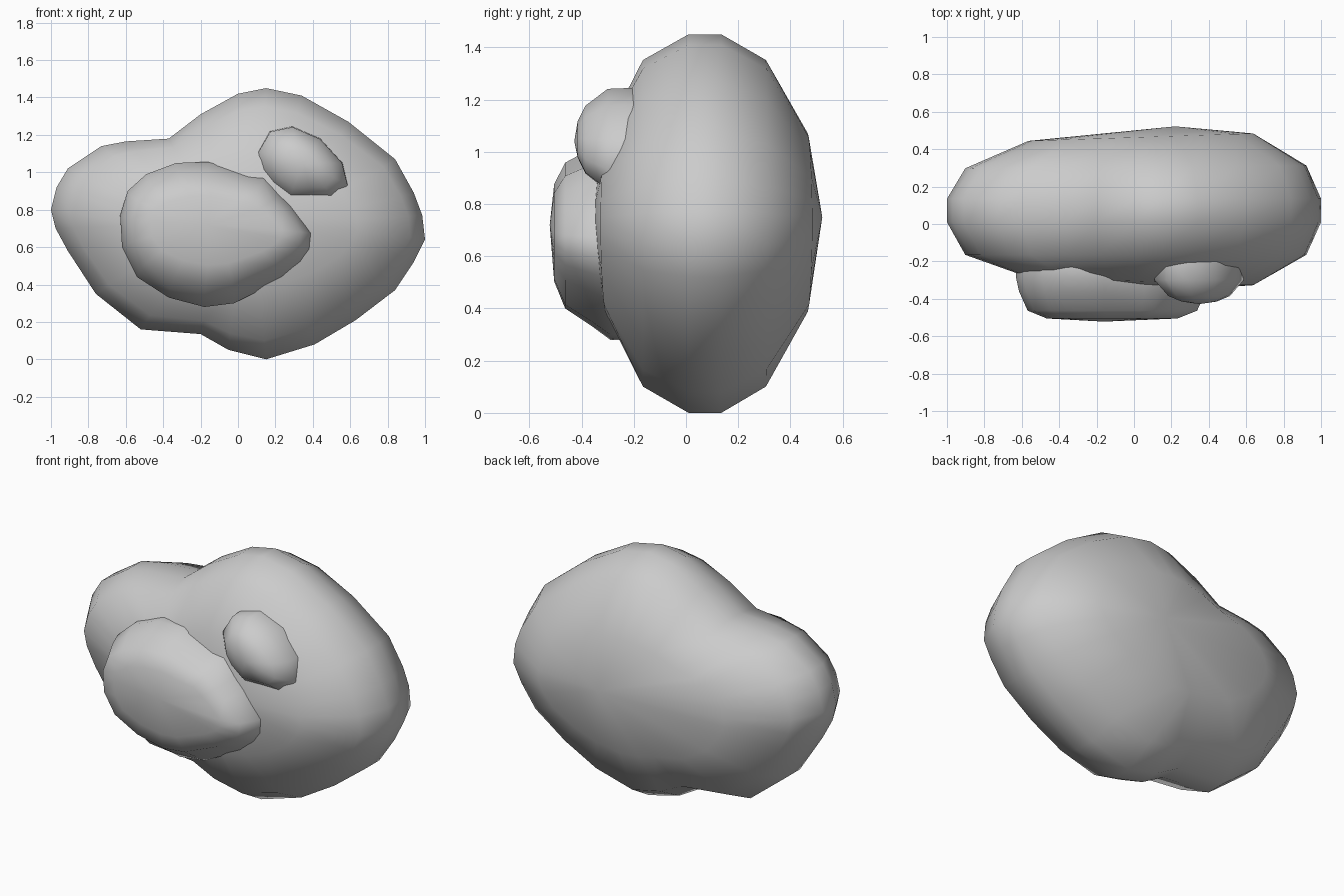
import bpy, bmesh, math

if "Cube" in bpy.data.objects:
    bpy.data.objects.remove(bpy.data.objects["Cube"])

def puff(name, outline, centre, rings, poles, oval=None):
    """Loft an (x, z) outline through (y, tilt, x scale, z scale) rings, closed by a point at each end.
    Given an oval, smaller rings melt towards it, so notches fade away from the rim."""
    bm = bmesh.new()
    cx, cz = centre
    loops = []
    for y, tilt, sx, sz in rings:
        loop = []
        for x, z in outline:
            dx, dz = x - cx, z - cz
            if oval:
                k = 1 / math.hypot(dx / oval[0], dz / oval[1])
                f = 1 + (k - 1) * min(1, 1.5 * (1 - sx))
                dx, dz = dx * f, dz * f
            px = cx + dx * sx
            loop.append(bm.verts.new((px, y + tilt * px, cz + dz * sz)))
        loops.append(loop)
    n = len(outline)
    for a, b in zip(loops, loops[1:]):
        for i in range(n):
            j = (i + 1) % n
            bm.faces.new((a[i], a[j], b[j], b[i]))
    for loop, tip_co in ((loops[0], poles[0]), (loops[-1], poles[1])):
        tip = bm.verts.new(tip_co)
        for i in range(n):
            bm.faces.new((loop[i], loop[(i + 1) % n], tip))
    bmesh.ops.recalc_face_normals(bm, faces=bm.faces[:])
    me = bpy.data.meshes.new(name)
    bm.to_mesh(me)
    bm.free()
    ob = bpy.data.objects.new(name, me)
    bpy.context.collection.objects.link(ob)
    bpy.ops.object.select_all(action='DESELECT')
    ob.select_set(True)
    bpy.context.view_layer.objects.active = ob
    bpy.ops.object.shade_smooth_by_angle(angle=math.radians(70))
    return ob

# Large two-lobed body
body = [(-1, .80), (-.97, .92), (-.91, 1.02), (-.73, 1.14), (-.60, 1.165), (-.37, 1.18),
        (-.20, 1.31), (0, 1.42), (.15, 1.45), (.34, 1.41), (.59, 1.27), (.84, 1.07),
        (.94, .89), (.985, .77), (1, .64), (.94, .52), (.84, .37), (.63, .21),
        (.41, .08), (.15, 0), (-.05, .05), (-.20, .135), (-.52, .16), (-.76, .35),
        (-.91, .58), (-.975, .70)]
puff("cloud_body", body, (.05, .73),
     [(-.305, -.035, .61, .49), (-.165, 0, .915, .87), (.01, 0, 1, 1), (.135, 0, 1, 1),
      (.305, .008, .915, .87), (.463, .033, .61, .49)],
     ((.10, -.362, .75), (.22, .522, .75)), oval=(.98, .68))

# Big puff on the front
front = [(-.63, .77), (-.59, .90), (-.49, .99), (-.33, 1.05), (-.16, 1.055), (.06, .99),
         (.14, .985), (.22, .90), (.29, .83), (.40, .67), (.39, .58), (.34, .51), (.24, .43),
         (-.02, .30), (-.18, .28), (-.37, .33), (-.54, .44), (-.62, .60)]
puff("front_puff", front, (-.12, .71),
     [(-.14, 0, .97, .97), (-.22, 0, 1, 1), (-.29, 0, 1, 1), (-.36, 0, .97, .88),
      (-.463, 0, .88, .72), (-.505, 0, .68, .48)],
     ((-.12, -.14, .71), (-.16, -.522, .72)))

# Small puff at the upper right
small = [(.105, 1.11), (.17, 1.22), (.29, 1.245), (.44, 1.18), (.56, 1.05), (.59, .93),
         (.52, .85), (.40, .85), (.27, .845), (.17, .93), (.12, 1.01)]
puff("small_puff", small, (.35, 1.05),
     [(-.13, 0, .97, .97), (-.20, 0, 1, 1), (-.30, 0, .98, .98), (-.385, 0, .68, .65),
      (-.415, 0, .38, .35)],
     ((.35, -.13, 1.05), (.35, -.428, 1.04)))
